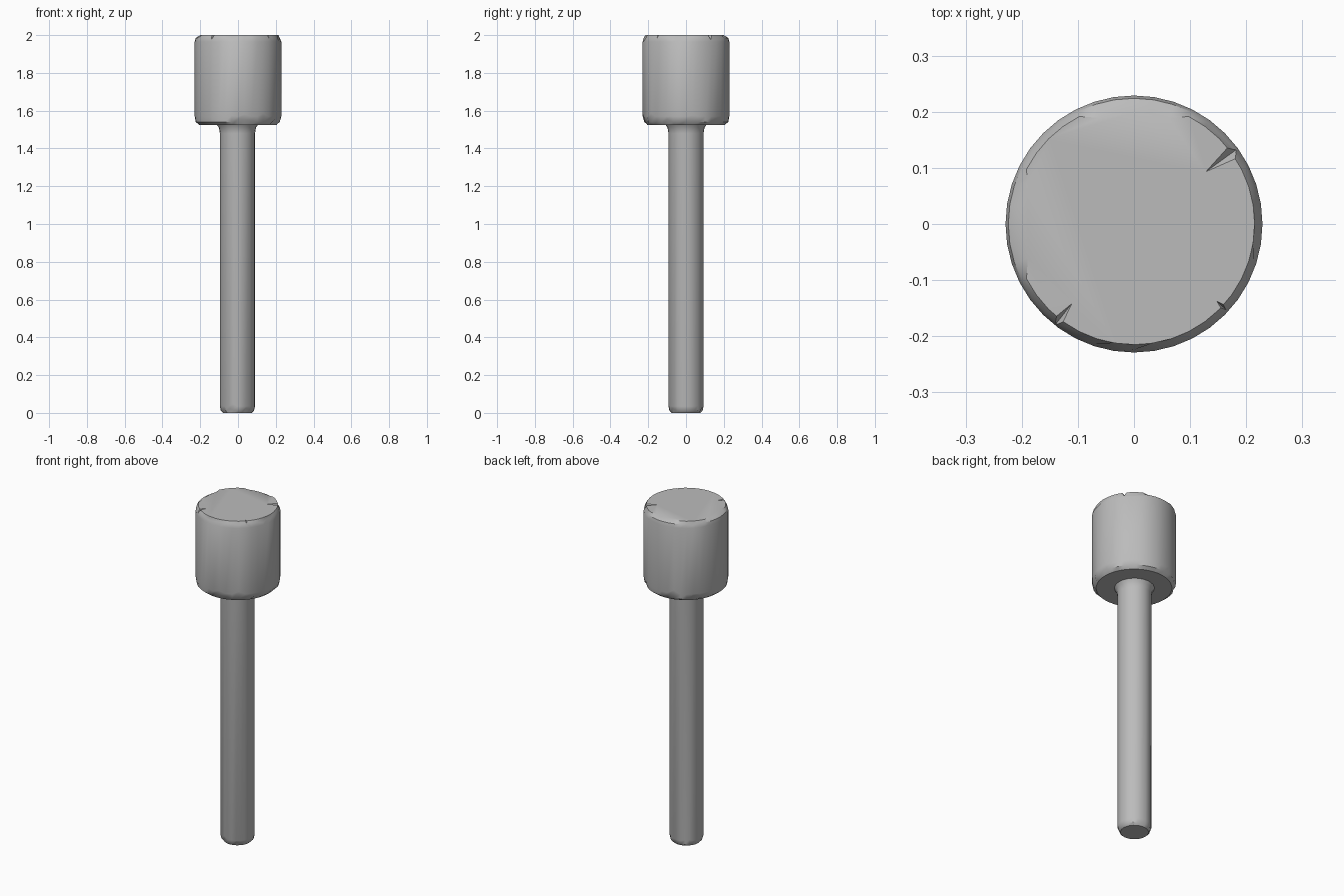
import bpy, bmesh, math, random

random.seed(4)
if "Cube" in bpy.data.objects:
    bpy.data.objects.remove(bpy.data.objects["Cube"], do_unlink=True)

grey = bpy.data.materials.new("plain grey")
grey.use_nodes = True
colour = (0.5, 0.5, 0.5, 1)
grey.diffuse_color = colour
grey.node_tree.nodes["Principled BSDF"].inputs["Base Color"].default_value = colour


def lathe(name, profile, sides, centre, worn):
    """Spin (radius, z) rings into a solid; worn maps a ring to a wear function."""
    bm = bmesh.new()
    rings = []
    for i, (radius, z) in enumerate(profile):
        ring = []
        for k in range(sides):
            a = math.tau * k / sides
            dr, dz = worn[i](a) if i in worn else (0, 0)
            r = radius + dr
            ring.append(bm.verts.new((centre + r * math.cos(a), r * math.sin(a), z + dz)))
        rings.append(ring)
    for low, high in zip(rings, rings[1:]):
        for k in range(sides):
            n = (k + 1) % sides
            bm.faces.new((low[k], low[n], high[n], high[k]))
    bm.faces.new(rings[0][::-1])
    bm.faces.new(rings[-1])
    mesh = bpy.data.meshes.new(name)
    bm.to_mesh(mesh)
    bm.free()
    mesh.materials.append(grey)
    obj = bpy.data.objects.new(name, mesh)
    bpy.context.collection.objects.link(obj)
    bpy.ops.object.select_all(action="DESELECT")
    obj.select_set(True)
    bpy.context.view_layer.objects.active = obj
    bpy.ops.object.shade_smooth_by_angle(angle=math.radians(35))
    return obj


def chips(chance, depth, lift):
    """Random small dents along a rim."""
    def wear(a):
        hit = random.random() < chance
        return (-depth * random.random(), lift * random.random()) if hit else (0, 0)
    return wear


def flat_sides(a):
    """Wider chamfer on the back and right of the top rim."""
    back_right = max(math.sin(a), -math.cos(a))
    return (-0.016 if back_right > 0.9 else 0, 0)


# Cylindrical head with a worn chamfer at both ends
head = [(0.085, 1.525), (0.205, 1.525), (0.224, 1.54), (0.229, 1.57),
        (0.229, 1.965), (0.224, 1.985), (0.215, 2.0)]
lathe("head", head, 40, 0,
      {2: chips(0.3, 0.012, 0.02), 3: chips(0.2, 0.003, 0.02),
       5: chips(0.25, 0.01, -0.01), 6: flat_sides})

# Slim shaft with a chipped foot and a small fillet under the head
shaft = [(0.076, 0), (0.088, 0.012), (0.093, 0.035), (0.093, 1.48),
         (0.098, 1.51), (0.112, 1.53)]
lathe("shaft", shaft, 24, -0.003,
      {1: chips(0.3, 0.01, 0.012), 2: chips(0.3, 0.005, 0.015)})


def gouge(name, angle, length, width):
    """Cut a narrow wedge into the top rim of the head."""
    bm = bmesh.new()
    c, s = math.cos(angle), math.sin(angle)
    place = lambda r, t, z: bm.verts.new((r * c - t * s, r * s + t * c, z))
    outer = [place(0.25, -width, 2.01), place(0.25, width, 2.01), place(0.25, 0, 1.965)]
    tip = place(0.23 - length, 0, 2.005)
    for tri in ((outer[0], outer[1], outer[2]), (outer[1], outer[0], tip),
                (outer[2], outer[1], tip), (outer[0], outer[2], tip)):
        bm.faces.new(tri)
    bmesh.ops.recalc_face_normals(bm, faces=bm.faces)
    mesh = bpy.data.meshes.new(name)
    bm.to_mesh(mesh)
    bm.free()
    cutter = bpy.data.objects.new(name, mesh)
    bpy.context.collection.objects.link(cutter)
    cutter.hide_render = True
    cutter.hide_viewport = True
    cutter.display_type = "WIRE"
    mesh.materials.append(grey)
    mod = bpy.data.objects["head"].modifiers.new(name, "BOOLEAN")
    mod.operation = "DIFFERENCE"
    mod.object = cutter


# Three gouges in the top edge
for label, degrees, length, width in (("back_left", 36, 0.085, 0.025),
                                      ("front_left", -43, 0.035, 0.018),
                                      ("front_right", 232, 0.06, 0.02)):
    gouge("gouge_cutter_" + label, math.radians(degrees), length, width)
